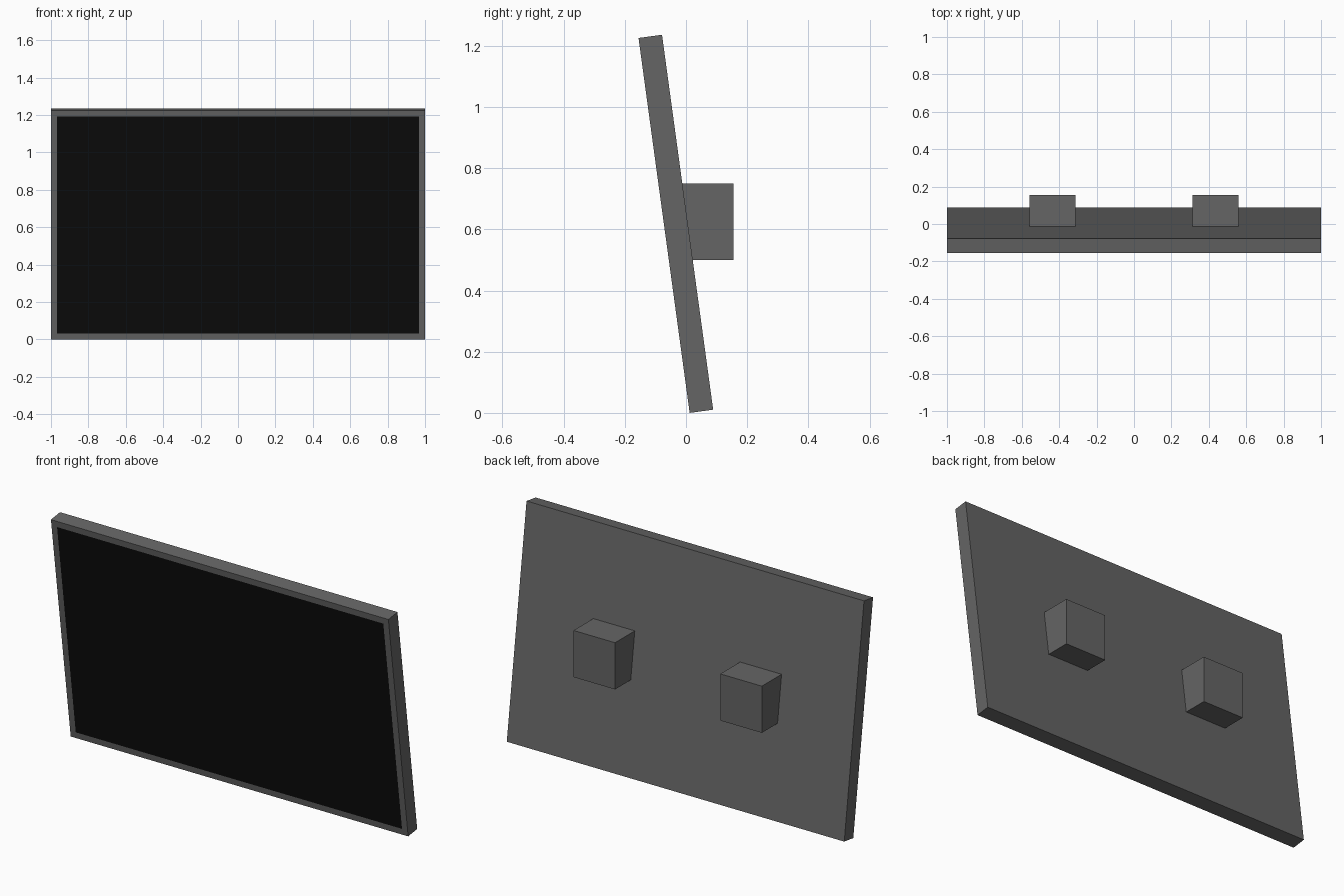
import bpy, bmesh, math
from mathutils import Matrix, Vector

if "Cube" in bpy.data.objects:
    bpy.data.objects.remove(bpy.data.objects["Cube"])


def make_material(name, rgb):
    mat = bpy.data.materials.new(name)
    mat.use_nodes = True
    colour = (*rgb, 1.0)
    mat.diffuse_color = colour
    mat.node_tree.nodes["Principled BSDF"].inputs["Base Color"].default_value = colour
    return mat


def box_mesh(low, high):
    low, high = Vector(low), Vector(high)
    bm = bmesh.new()
    bmesh.ops.create_cube(bm, size=1)
    bmesh.ops.scale(bm, vec=high - low, verts=bm.verts)
    bmesh.ops.translate(bm, vec=(low + high) / 2, verts=bm.verts)
    return bm


def add_object(name, bm, materials):
    mesh = bpy.data.meshes.new(name)
    bm.to_mesh(mesh)
    bm.free()
    for mat in materials:
        mesh.materials.append(mat)
    obj = bpy.data.objects.new(name, mesh)
    bpy.context.collection.objects.link(obj)
    return obj


grey = make_material("casing grey", (0.13, 0.13, 0.13))
black = make_material("screen black", (0.0035, 0.0035, 0.0035))

# Leaning panel: the front face is inset to form the bezel and the dark screen
TILT = math.radians(7.77)
panel = box_mesh((-1, 0, 0), (1, 0.0775, 1.237))
panel.normal_update()
front = min(panel.faces, key=lambda f: f.normal.y)
bmesh.ops.inset_region(panel, faces=[front], thickness=0.047)
front.material_index = 1
bmesh.ops.transform(
    panel, verts=panel.verts,
    matrix=Matrix.Translation((0, 0.012, 0)) @ Matrix.Rotation(TILT, 4, "X"))
add_object("screen_panel", panel, [grey, black])

# Two upright mounting blocks set into the back of the panel
for side, x in (("left", 0.435), ("right", -0.435)):
    block = box_mesh((x - 0.123, -0.03, 0.5), (x + 0.123, 0.155, 0.75))
    add_object(side + "_wall_mount", block, [grey])
